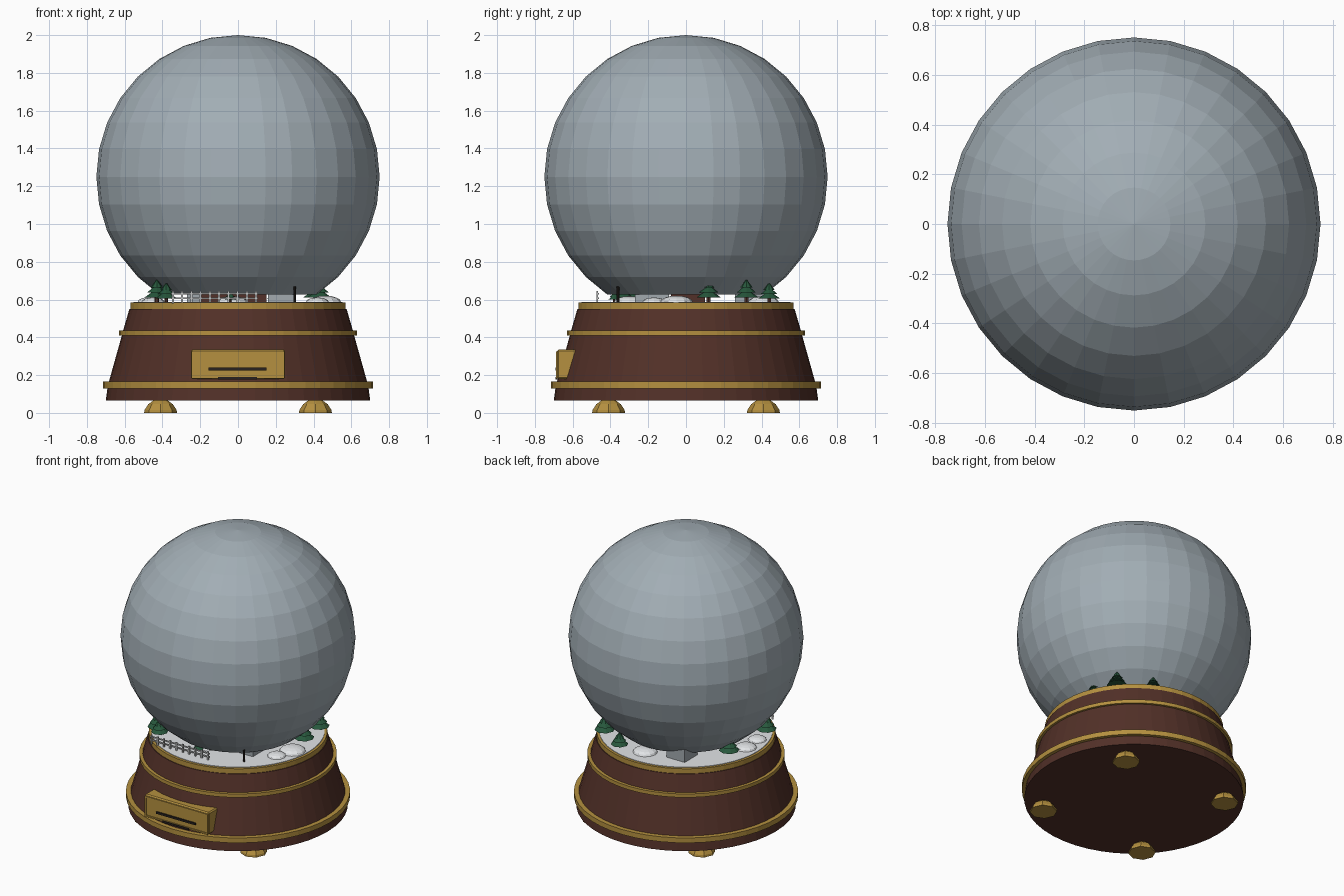
import bpy, bmesh, math
from mathutils import Matrix

if "Cube" in bpy.data.objects:
    bpy.data.objects.remove(bpy.data.objects["Cube"])


def material(name, rgb):
    m = bpy.data.materials.new(name)
    m.diffuse_color = (*rgb, 1)
    m.use_nodes = True
    m.node_tree.nodes["Principled BSDF"].inputs["Base Color"].default_value = m.diffuse_color
    return m


GLASS = material("grey_glass", (0.36, 0.42, 0.46))
WOOD = material("dark_wood", (0.085, 0.030, 0.021))
GOLD = material("brass", (0.46, 0.28, 0.05))
SNOW = material("snow", (0.82, 0.84, 0.86))
GREEN = material("pine_green", (0.02, 0.095, 0.045))
DARK = material("dark_metal", (0.02, 0.015, 0.013))
STONE = material("pale_stone", (0.36, 0.40, 0.43))
FENCE = material("fence_grey", (0.55, 0.56, 0.56))
SNOW_Z = 0.588


def finish(name, bm, mat, loc=(0, 0, 0)):
    bmesh.ops.recalc_face_normals(bm, faces=bm.faces)
    me = bpy.data.meshes.new(name)
    bm.to_mesh(me)
    bm.free()
    me.materials.append(mat)
    ob = bpy.data.objects.new(name, me)
    ob.location = loc
    bpy.context.collection.objects.link(ob)
    return ob


def lathe(name, profile, sides, mat, loc=(0, 0, 0)):
    """Revolve (radius, height) points around z, closing both ends."""
    bm = bmesh.new()
    rings = []
    for r, z in profile:
        rings.append([bm.verts.new((r * math.cos(2 * math.pi * i / sides),
                                    r * math.sin(2 * math.pi * i / sides), z))
                      for i in range(sides)])
    for a, b in zip(rings, rings[1:]):
        for i in range(sides):
            j = (i + 1) % sides
            bm.faces.new((a[i], a[j], b[j], b[i]))
    bm.faces.new(rings[0])
    bm.faces.new(rings[-1])
    return finish(name, bm, mat, loc)


def box(name, lo, hi, mat, bevel=0):
    bm = bmesh.new()
    size = [b - a for a, b in zip(lo, hi)]
    mid = [(a + b) / 2 for a, b in zip(lo, hi)]
    bmesh.ops.create_cube(bm, size=1, matrix=Matrix.Diagonal((*size, 1)))
    if bevel:
        bmesh.ops.bevel(bm, geom=bm.edges[:], offset=bevel, segments=1, affect='EDGES')
    return finish(name, bm, mat, mid)


# Turned wooden base with brass bands
lathe("lower_base", [(0.70, 0.065), (0.69, 0.14)], 48, WOOD)
lathe("lower_band", [(0.715, 0.13), (0.715, 0.165)], 48, GOLD)
lathe("base_body", [(0.685, 0.16), (0.612, 0.42)], 48, WOOD)
lathe("middle_band", [(0.63, 0.41), (0.63, 0.435)], 48, GOLD)
lathe("upper_base", [(0.61, 0.43), (0.575, 0.55)], 48, WOOD)
lathe("top_rim", [(0.57, 0.54), (0.57, 0.584)], 48, GOLD)
lathe("snow_ground", [(0.553, 0.57), (0.553, SNOW_Z)], 48, SNOW)

# Four bun feet
for x in (-0.41, 0.41):
    for y in (-0.41, 0.41):
        lathe("foot", [(0.087, 0), (0.085, 0.015), (0.065, 0.046), (0.035, 0.068)], 8, GOLD, (x, y, 0))

# Front drawer with raised frame and dark slots
box("drawer", (-0.25, -0.682, 0.18), (0.25, -0.58, 0.335), GOLD, 0.008)
for z in (0.187, 0.32):
    box("drawer_frame_rail", (-0.245, -0.688, z - 0.005), (0.245, -0.68, z + 0.005), GOLD)
for x in (-0.24, 0.24):
    box("drawer_frame_side", (x - 0.005, -0.688, 0.187), (x + 0.005, -0.68, 0.32), GOLD)
box("drawer_slot", (-0.155, -0.691, 0.225), (0.15, -0.68, 0.239), DARK)
box("drawer_pull", (-0.105, -0.692, 0.176), (0.10, -0.68, 0.19), DARK)

# Glass globe, open at the bottom
bm = bmesh.new()
bmesh.ops.create_uvsphere(bm, u_segments=32, v_segments=16, radius=0.75)
bmesh.ops.delete(bm, geom=[v for v in bm.verts if v.co.z < -0.63], context='VERTS')
globe = finish("glass_globe", bm, GLASS, (0, 0, 1.25))


# Pine trees: trunk and three tiers
def tree(x, y, s=1.0):
    lathe("tree_trunk", [(0.012 * s, 0), (0.012 * s, 0.04 * s)], 6, WOOD, (x, y, SNOW_Z - 0.005))
    for r, z, h in ((0.066, 0.022, 0.045), (0.05, 0.050, 0.04), (0.034, 0.075, 0.04)):
        lathe("tree_tier", [(r * s, z * s), (0.004, (z + h) * s)], 8, GREEN, (x, y, SNOW_Z))


for t in ((-0.43, -0.28), (-0.38, -0.33, 0.85), (0.41, 0.32), (0.21, 0.44, 0.85),
          (-0.42, 0.12), (0.43, 0.12), (-0.04, -0.38, 0.5)):
    tree(*t)

# Snow mounds
for x, y, r in ((0.46, -0.05, 0.085), (-0.03, -0.30, 0.08), (-0.46, -0.01, 0.07),
                (-0.45, -0.15, 0.06), (0.03, 0.41, 0.08), (0.42, -0.17, 0.06)):
    bm = bmesh.new()
    bmesh.ops.create_uvsphere(bm, u_segments=12, v_segments=8, radius=r,
                              matrix=Matrix.Diagonal((1, 1, 0.38, 1)))
    finish("snow_mound", bm, SNOW, (x, y, SNOW_Z))

# Picket fence along the front
for i in range(10):
    x = -0.345 + i * 0.049
    box("fence_picket", (x - 0.005, -0.475, 0.58), (x + 0.005, -0.465, 0.645), FENCE)
for z in (0.607, 0.63):
    box("fence_rail", (-0.355, -0.469, z - 0.004), (0.106, -0.461, z + 0.004), FENCE)

# Small buildings beneath the globe
box("stone_house", (0.16, -0.27, 0.58), (0.305, -0.09, 0.68), STONE)
box("back_house", (-0.27, 0.26, 0.58), (-0.13, 0.40, 0.695), STONE)
box("wooden_cabin", (-0.20, -0.08, 0.58), (0.15, 0.10, 0.78), WOOD)

# Lamp post
lathe("lamp_post", [(0.007, 0), (0.007, 0.085)], 8, DARK, (0.30, -0.36, SNOW_Z - 0.003))
